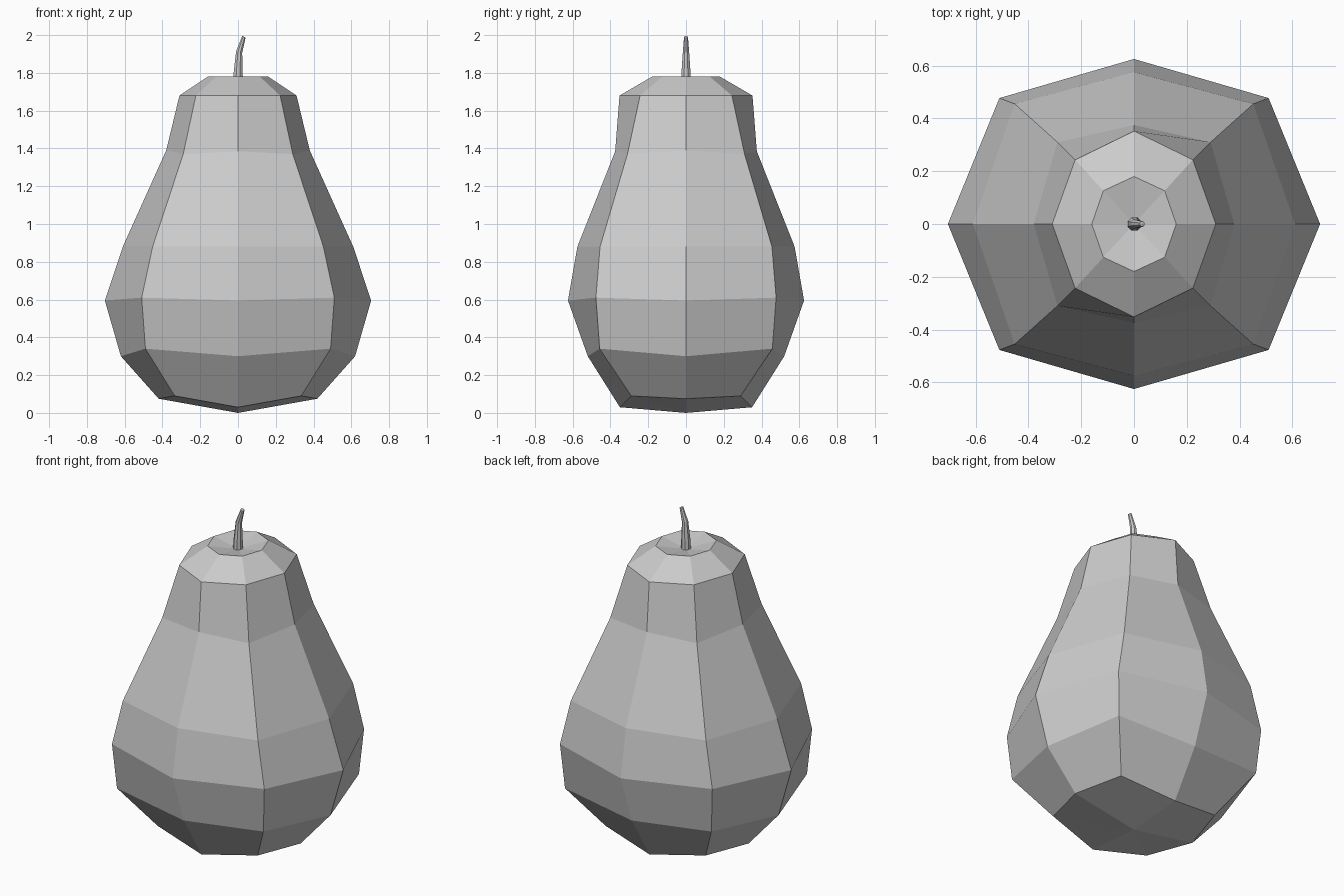
import bpy, bmesh, math
from mathutils import Vector

cube = bpy.data.objects.get("Cube")
if cube:
    bpy.data.objects.remove(cube, do_unlink=True)

# One plain grey for the whole fruit
grey = bpy.data.materials.new("plain_grey")
grey.use_nodes = True
colour = (0.6, 0.6, 0.6, 1)
grey.diffuse_color = colour
grey.node_tree.nodes["Principled BSDF"].inputs["Base Color"].default_value = colour


def loft(name, rings, bottom, top):
    """Skin rings of points, closing each end with a fan to a tip."""
    bm = bmesh.new()
    loops = [[bm.verts.new(p) for p in ring] for ring in rings]
    n = len(loops[0])
    low, high = bm.verts.new(bottom), bm.verts.new(top)
    for i in range(n):
        j = (i + 1) % n
        for a, b in zip(loops, loops[1:]):
            bm.faces.new((a[i], a[j], b[j], b[i]))
        bm.faces.new((low, loops[0][j], loops[0][i]))
        bm.faces.new((high, loops[-1][i], loops[-1][j]))
    bmesh.ops.recalc_face_normals(bm, faces=bm.faces)
    mesh = bpy.data.meshes.new(name)
    bm.to_mesh(mesh)
    bm.free()
    mesh.materials.append(grey)
    obj = bpy.data.objects.new(name, mesh)
    bpy.context.collection.objects.link(obj)
    return obj


def body_ring(side, front, corner):
    """Eight points mirrored in x and y from a side, a front and a corner."""
    (sx, sz), (fy, fz), (cx, cy, cz) = side, front, corner
    return [(sx, 0, sz), (cx, cy, cz), (0, fy, fz), (-cx, cy, cz),
            (-sx, 0, sz), (-cx, -cy, cz), (0, -fy, fz), (cx, -cy, cz)]


# Fruit body: side (x, z), front (y, z), corner (x, y, z) of each ring
profile = [
    ((0.42, 0.075), (0.35, 0.03), (0.335, 0.29, 0.09)),
    ((0.62, 0.30), (0.52, 0.30), (0.49, 0.457, 0.34)),
    ((0.705, 0.595), (0.625, 0.595), (0.51, 0.477, 0.61)),
    ((0.61, 0.88), (0.575, 0.88), (0.452, 0.455, 0.88)),
    ((0.38, 1.39), (0.375, 1.385), (0.29, 0.31, 1.37)),
    ((0.31, 1.68), (0.352, 1.68), (0.223, 0.243, 1.68)),
    ((0.16, 1.78), (0.18, 1.78), (0.116, 0.126, 1.78)),
]
loft("fruit_body", [body_ring(*p) for p in profile], (0, 0, 0), (0, 0, 1.745))


def stem_ring(x, z, r, tilt, sides=8):
    """A small ring around (x, 0, z), leaning towards +x."""
    out = []
    for k in range(sides):
        a = math.tau * (k + 0.5) / sides
        u = r * math.cos(a)
        out.append(Vector((x + u * math.cos(tilt), r * math.sin(a),
                           z - u * math.sin(tilt))))
    return out


# Bent, tapering stem
stem = [(0, 1.735, 0.028, 0), (0.001, 1.80, 0.026, 0.05),
        (0.006, 1.91, 0.018, 0.25), (0.031, 1.99, 0.011, 0.5)]
loft("stem", [stem_ring(*s) for s in stem], (0, 0, 1.735), (0.031, 0, 1.993))
